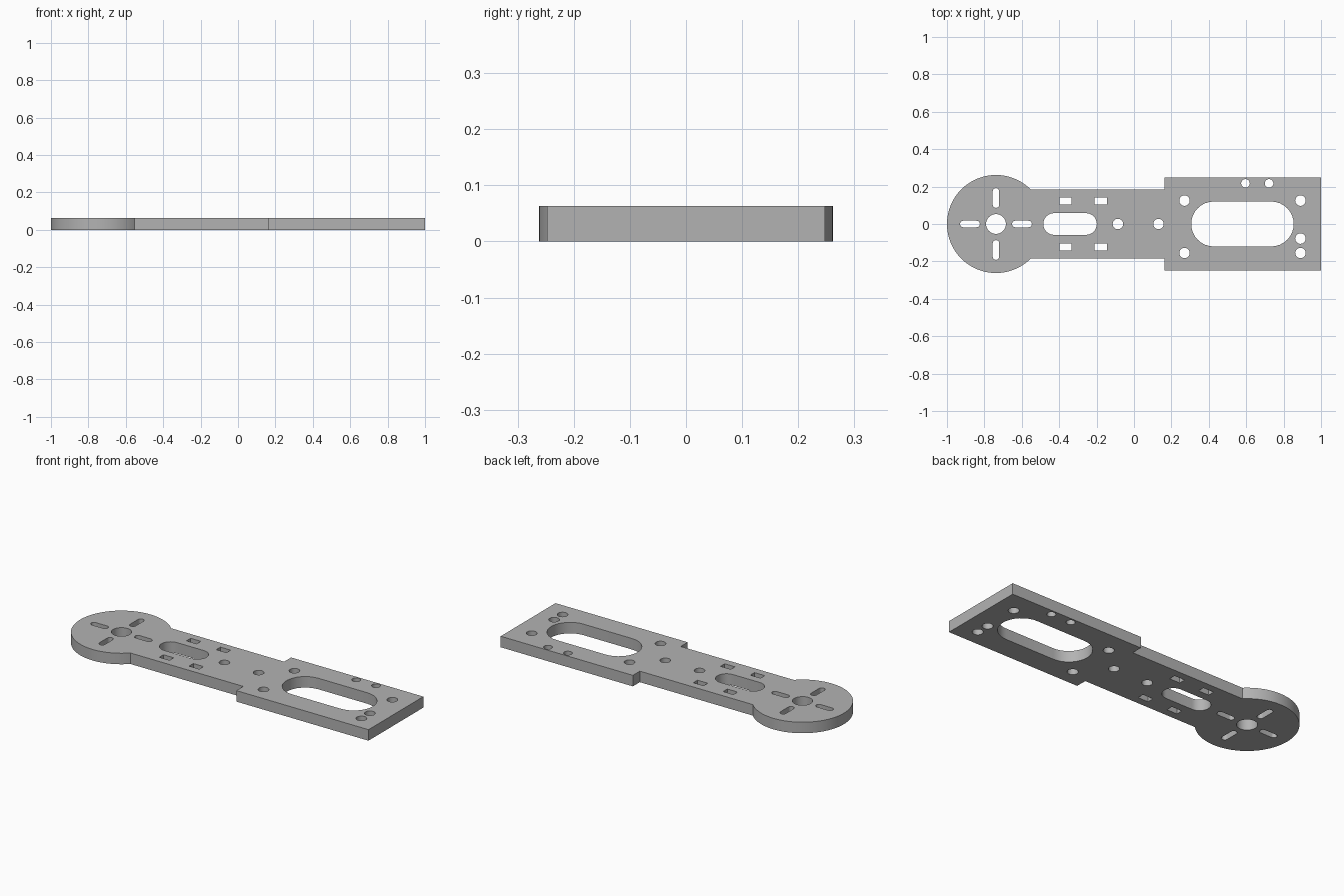
import bpy
from math import asin, cos, hypot, pi, radians, sin

cube = bpy.data.objects.get("Cube")
if cube:
    bpy.data.objects.remove(cube, do_unlink=True)

THICKNESS = 0.063
DISC_X, DISC_R = -0.738, 0.262
NECK_W, BLOCK_W, BLOCK_X = 0.185, 0.248, 0.163

# Flat filled curve: the first loop is the outline, the others are openings
curve = bpy.data.curves.new("mounting_plate_profile", "CURVE")
curve.dimensions = "2D"
curve.fill_mode = "BOTH"
curve.extrude = THICKNESS / 2


def loop(points):
    spline = curve.splines.new("POLY")
    spline.points.add(len(points) - 1)
    for point, (x, y) in zip(spline.points, points):
        point.co = (x, y, 0, 1)
    spline.use_cyclic_u = True


def arc(x, y, r, start, end, steps):
    angles = [start + (end - start) * i / steps for i in range(steps + 1)]
    return [(x + r * cos(a), y + r * sin(a)) for a in angles]


def hole(x, y, r):
    loop(arc(x, y, r, 0, 2 * pi, 32)[:-1])


def slot(x, y, length, width, upright=False):
    r, reach = width / 2, (length - width) / 2
    pts = arc(reach, 0, r, -pi / 2, pi / 2, 16) + arc(-reach, 0, r, pi / 2, 3 * pi / 2, 16)
    loop([(x - v, y + u) if upright else (x + u, y + v) for u, v in pts])


def window(x, y, w, h):
    loop([(x + sx * w / 2, y + sy * h / 2) for sx, sy in ((-1, -1), (1, -1), (1, 1), (-1, 1))])


# Outline: round head, narrow neck, wide rectangular end
join = asin(NECK_W / DISC_R)
loop(arc(DISC_X, 0, DISC_R, join, 2 * pi - join, 80)
     + [(BLOCK_X, -NECK_W), (BLOCK_X, -BLOCK_W), (1, -BLOCK_W),
        (1, BLOCK_W), (BLOCK_X, BLOCK_W), (BLOCK_X, NECK_W)])

# Round head: shaft hole and four radial slots
hole(DISC_X, 0, 0.053)
for side in (-1, 1):
    slot(DISC_X + side * 0.139, 0, 0.105, 0.035)
    slot(DISC_X, side * 0.139, 0.105, 0.035, upright=True)

# Neck: cable slot, strap windows and screw holes
slot(-0.342, 0, 0.286, 0.116)
for x in (-0.367, -0.178):
    for y in (-0.123, 0.123):
        window(x, y, 0.065, 0.038)
for x in (-0.086, 0.131):
    hole(x, 0, 0.028)

# Wide end: large slot and screw holes
slot(0.58, 0, 0.548, 0.24)
for x, y in ((0.27, 0.125), (0.27, -0.155), (0.89, 0.125), (0.89, -0.155), (0.89, -0.078)):
    hole(x, y, 0.028)
for x in (0.596, 0.722):
    hole(x, 0.217, 0.023)

# Turn the profile into a solid plate resting on the ground
plate = bpy.data.objects.new("mounting_plate", curve)
plate.location.z = THICKNESS / 2
bpy.context.collection.objects.link(plate)
bpy.ops.object.select_all(action="DESELECT")
plate.select_set(True)
bpy.context.view_layer.objects.active = plate
bpy.ops.object.convert(target="MESH")
plate = bpy.context.object
bpy.ops.object.mode_set(mode="EDIT")
bpy.ops.mesh.select_all(action="SELECT")
bpy.ops.mesh.remove_doubles(threshold=0.0001)
bpy.ops.mesh.normals_make_consistent(inside=False)
bpy.ops.object.mode_set(mode="OBJECT")
bpy.ops.object.shade_smooth_by_angle(angle=radians(30))

# Plain grey material
grey = bpy.data.materials.new("plain_grey")
grey.use_nodes = True
color = (0.45, 0.45, 0.45, 1)
grey.diffuse_color = color
grey.node_tree.nodes["Principled BSDF"].inputs["Base Color"].default_value = color
plate.data.materials.clear()
plate.data.materials.append(grey)
